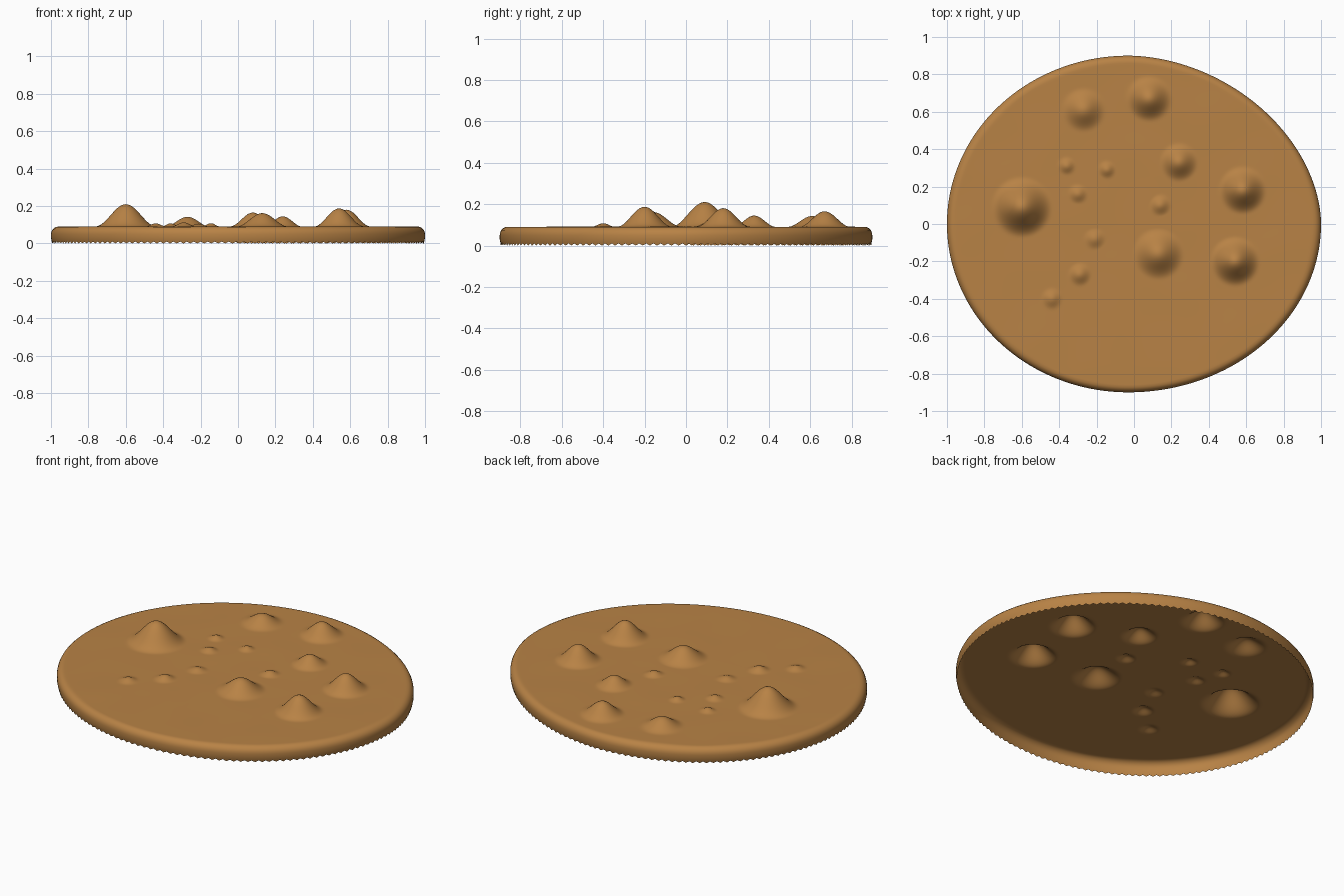
import bpy, bmesh, math
from mathutils import Vector, noise

cube = bpy.data.objects.get("Cube")
if cube:
    bpy.data.objects.remove(cube, do_unlink=True)

SEGMENTS, RINGS, TOP = 320, 80, 0.09

# Mounds: x, y, radius, peak height above the plate
MOUNDS = [
    (-0.60, 0.09, 0.165, 0.12), (0.08, 0.67, 0.125, 0.075),
    (-0.27, 0.61, 0.12, 0.053), (0.24, 0.33, 0.105, 0.055),
    (0.58, 0.18, 0.13, 0.09), (0.54, -0.20, 0.135, 0.097),
    (0.13, -0.16, 0.14, 0.072), (-0.36, 0.31, 0.05, 0.018),
    (-0.145, 0.29, 0.05, 0.018), (-0.30, 0.16, 0.055, 0.018),
    (0.14, 0.10, 0.06, 0.02), (-0.21, -0.08, 0.06, 0.016),
    (-0.29, -0.27, 0.065, 0.023), (-0.44, -0.40, 0.06, 0.018),
]

# Rounded rim and skirt: inset from the outline, height
RIM = [(0.03, 0.089), (0.018, 0.083), (0.008, 0.074), (0.002, 0.062),
       (0, 0.05), (0, 0.03), (0.003, 0.016)]


def outline(angle):
    """Slightly lopsided oval, flatter at its back left."""
    c, s = math.cos(angle), math.sin(angle)
    power = 2 / 1.86 if c > 0 and s > 0 else 1
    width = 1.03 if c > 0 else 0.97
    x = math.copysign(abs(c) ** power, c) * width
    y = math.copysign(abs(s) ** power, s) * 0.9
    return x - 0.03, y


def height(x, y):
    """Plate level with faint unevenness plus smooth mounds."""
    z = TOP + 0.0015 * noise.noise(Vector((x * 4, y * 4, 0)))
    for mx, my, radius, peak in MOUNDS:
        d = math.hypot(x - mx, y - my) / radius
        if d < 1:
            z += peak * (1 + math.cos(math.pi * d)) / 2
    return z


bm = bmesh.new()
edge = [outline(math.tau * i / SEGMENTS) for i in range(SEGMENTS)]
rings = []

# Top surface
for r in range(1, RINGS + 1):
    f = 0.955 * r / RINGS
    rings.append([bm.verts.new((x * f, y * f, height(x * f, y * f))) for x, y in edge])

# Rim and skirt, ending in a finely ragged lower edge
for inset, z in RIM:
    f = 1 - inset
    rings.append([bm.verts.new((x * f, y * f, z)) for x, y in edge])
rings.append([bm.verts.new((x * 0.994, y * 0.994, 0.01 * (i % 2)))
              for i, (x, y) in enumerate(edge)])

centre = bm.verts.new((0, 0, height(0, 0)))
for i in range(SEGMENTS):
    j = (i + 1) % SEGMENTS
    bm.faces.new((centre, rings[0][i], rings[0][j]))
    for inner, outer in zip(rings, rings[1:]):
        bm.faces.new((inner[i], outer[i], outer[j], inner[j]))

mesh = bpy.data.meshes.new("bumpy_plate")
bm.to_mesh(mesh)
bm.free()
mesh.shade_smooth()
plate = bpy.data.objects.new("bumpy_plate", mesh)
bpy.context.collection.objects.link(plate)

# Tan clay colour
mat = bpy.data.materials.new("tan_clay")
mat.use_nodes = True
colour = (0.48, 0.225, 0.06, 1)
mat.diffuse_color = colour
shader = next(n for n in mat.node_tree.nodes if n.type == "BSDF_PRINCIPLED")
shader.inputs["Base Color"].default_value = colour
mesh.materials.append(mat)
